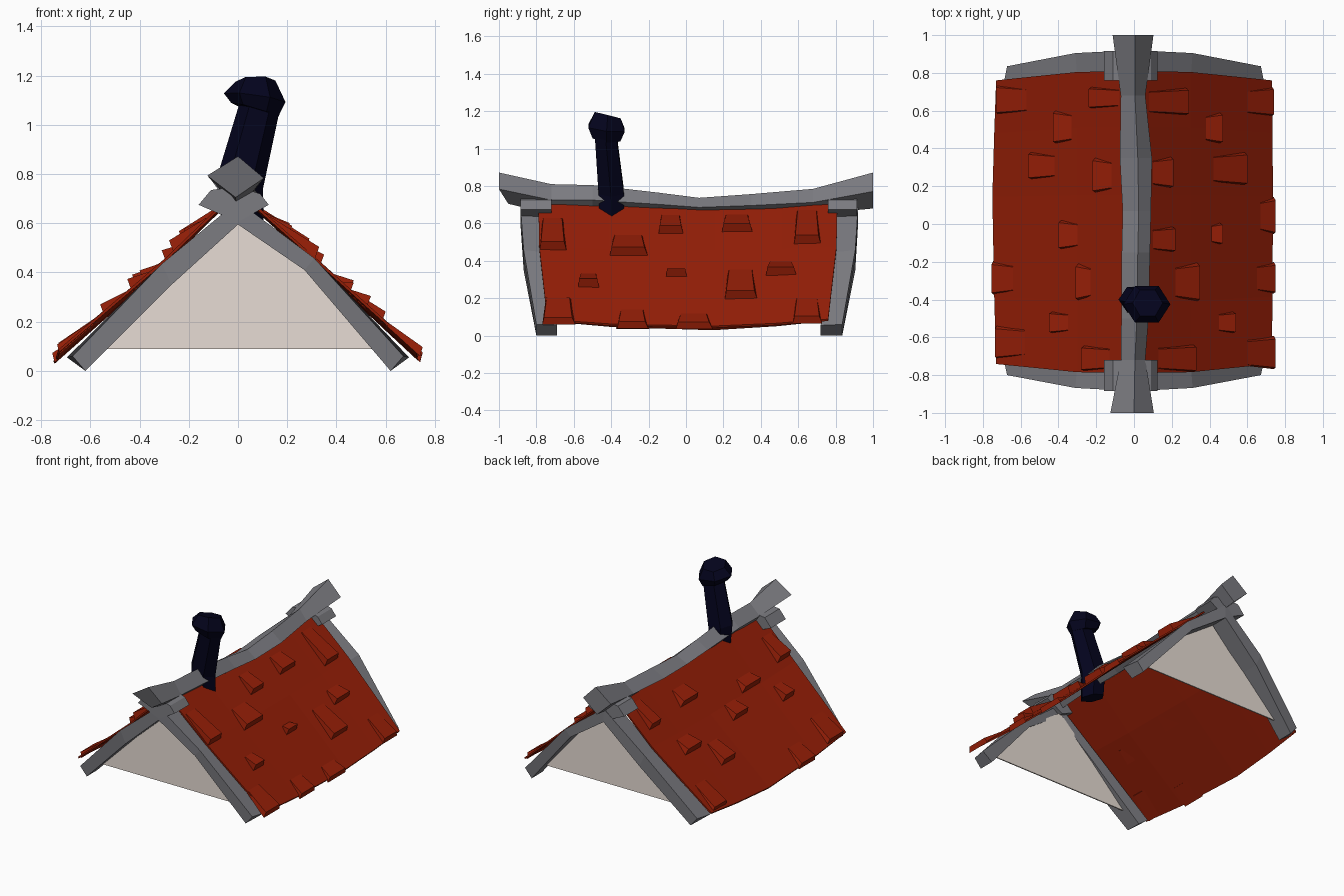
import bpy, bmesh, math

if "Cube" in bpy.data.objects:
    bpy.data.objects.remove(bpy.data.objects["Cube"])


def material(name, rgb):
    m = bpy.data.materials.new(name)
    m.diffuse_color = (*rgb, 1)
    m.use_nodes = True
    m.node_tree.nodes["Principled BSDF"].inputs["Base Color"].default_value = m.diffuse_color
    return m


RED = material("red_roof", (0.30, 0.013, 0.002))
GREY = material("grey_timber", (0.20, 0.20, 0.22))
NAVY = material("navy_chimney", (0.001, 0.001, 0.012))
BEIGE = material("beige_plaster", (0.80, 0.72, 0.66))


def loft(bm, rings):
    """Skin equal-sized closed rings and cap both ends."""
    rv = [[bm.verts.new(p) for p in r] for r in rings]
    n = len(rv[0])
    for a, b in zip(rv, rv[1:]):
        for i in range(n):
            j = (i + 1) % n
            bm.faces.new((a[i], a[j], b[j], b[i]))
    bm.faces.new(rv[0])
    bm.faces.new(rv[-1])


def build(name, mat, *lofts):
    bm = bmesh.new()
    for rings in lofts:
        loft(bm, rings)
    bmesh.ops.recalc_face_normals(bm, faces=bm.faces)
    me = bpy.data.meshes.new(name)
    bm.to_mesh(me)
    bm.free()
    me.materials.append(mat)
    ob = bpy.data.objects.new(name, me)
    bpy.context.collection.objects.link(ob)
    return ob


# Roof slope height: ridge, kink and eave, sagging toward mid length
def roof_z(side, x, y):
    kink = 0.475 if side > 0 else 0.455
    if x < 0.3:
        z = 0.695 + (x - 0.05) / 0.25 * (kink - 0.695)
    else:
        z = kink + (x - 0.3) / 0.435 * (0.085 - kink)
    return z - (0.008 + 0.035 * x) * (1 - (y / 0.8) ** 2)


# Roof panels: thin sheets lofted along y, with bowed eaves
def panel(side):
    rings = []
    for y0, bow in ((-0.77, 0), (-0.4, 0.01), (0.15, 0.02), (0.5, 0.01), (0.79, 0)):
        eave = 0.73 + (bow if side < 0 else bow * 0.3)
        top, low = [], []
        for x, dy in ((0.03, 0.02), (0.3, 0.015), (eave, -0.03)):
            y = y0 + dy * (y0 / 0.8)
            z = roof_z(side, x, y0)
            top.append((side * x, y, z))
            low.append((side * (x - 0.005), y, z - 0.01))
        rings.append(top + low[::-1])
    return rings


# Raised shingles: (upper x, lower x, centre y, width)
LEFT = [(.57, .73, .66, .15), (.33, .43, .515, .17), (.42, .56, .31, .14),
        (.08, .24, .67, .11), (.12, .22, .26, .18), (.30, .40, -.055, .15),
        (.64, .755, -.285, .17), (.23, .31, -.305, .19), (.35, .45, -.52, .11),
        (.58, .735, -.625, .17), (.13, .28, -.71, .13)]
RIGHT = [(.08, .29, .65, .14), (.38, .47, .51, .16), (.10, .21, .275, .16),
         (.42, .60, .295, .17), (.10, .22, -.08, .13), (.41, .47, -.05, .11),
         (.67, .75, .045, .19), (.65, .75, -.285, .16), (.22, .35, -.305, .20),
         (.45, .54, -.52, .11), (.60, .75, -.68, .17), (.13, .33, -.71, .14),
         (.60, .74, .65, .15)]


def shingle(side, x0, x1, y, w):
    def row(x, half, up, down, inset):
        z = roof_z(side, x, y)
        zi = roof_z(side, x - inset, y)
        return [(side * x, y - half * 0.9, z + up), (side * x, y + half * 0.8, z + up),
                (side * (x - inset), y + half, zi - down),
                (side * (x - inset), y - half, zi - down)]
    eave = x1 > 0.7
    return [row(x0, w * 0.42, 0.006, 0.012, 0),
            row(x1, w * 0.52, 0.035 if eave else 0.06, 0.012, 0.01 if eave else 0.02)]


for side, label, tiles in ((-1, "left", LEFT), (1, "right", RIGHT)):
    build(label + "_roof_panel", RED, panel(side))
    build(label + "_shingles", RED, *[shingle(side, *t) for t in tiles])

# Ridge beam: diamond section swept along the sagging ridge
RIDGE = [(-1.0, -.01, .115, .872, .705), (-.72, -.005, .065, .81, .65),
         (-.5, .005, .072, .805, .655), (-.15, .01, .075, .765, .65),
         (.07, .015, .075, .737, .645), (.35, .01, .085, .757, .645),
         (.68, -.005, .065, .785, .65), (1.0, -.005, .108, .872, .68)]
rings = []
for y, cx, hw, zt, zb in RIDGE:
    zm = (zt + zb) / 2
    lean = 0.05 if y == -1.0 else 0
    rings.append([(cx + 0.01, y, zt), (cx + hw, y, zm - 0.005),
                  (cx, y + lean, zb), (cx - hw, y, zm + 0.005)])
build("ridge_beam", GREY, rings)

# Gable ends: barge boards, apex cap and plaster wall
ENDS = [("front", [(-.885, -.75), (-.868, -.73), (-.80, -.69)], (-.885, -.72), -.745),
        ("back", [(.92, .79), (.905, .77), (.835, .72)], (.915, .76), .775)]
for label, ys, cap, wall_y in ENDS:
    boards = []
    for side in (-1, 1):
        mid = (0.41, 0.458) if side > 0 else (0.35, 0.435)
        section = [(0, .595, 0, .69, 0, .68), (.27, mid[0], .31, mid[1], .30, mid[1] - .015),
                   (.62, 0, .672, .06, .695, .055)]
        boards.append([[(side * a, yo, b), (side * c, yo, d),
                        (side * e, yi, f), (side * a, yi, b)]
                       for (a, b, c, d, e, f), (yo, yi) in zip(section, ys)])
    build(label + "_barge_boards", GREY, *boards)
    outline = [(-.16, .675), (-.11, .735), (0, .75), (.09, .72), (.125, .675), (0, .605)]
    build(label + "_apex_cap", GREY, [[(x, y, z) for x, z in outline] for y in cap])
    tri = [(-.575, .09), (.575, .09), (.28, .42), (0, .62), (-.28, .36)]
    build(label + "_gable_wall", BEIGE,
          [[(x, wall_y + d, z) for x, z in tri] for d in (-.004, .004)])


# Chimney: crooked six-sided pipe with a bulging head
def hexagon(cx, cy, cz, r, tilt, squash=0.85, tilt_y=0.0):
    return [(cx + r * math.cos(a), cy + squash * r * math.sin(a),
             cz + tilt * r * math.cos(a) + tilt_y * r * math.sin(a))
            for a in (math.pi / 3 * i for i in range(6))]


build("chimney_pipe", NAVY,
      [hexagon(.02, -.395, .57, .085, -.3), hexagon(.01, -.40, .77, .092, -.3),
       hexagon(.09, -.43, 1.08, .078, -.35)])
build("chimney_head", NAVY,
      [hexagon(.068, -.425, 1.06, .095, -.3, .9, -.1),
       hexagon(.068, -.425, 1.11, .125, -.14, .9, -.1),
       hexagon(.072, -.418, 1.178, .08, .02, 1, -.25)])
